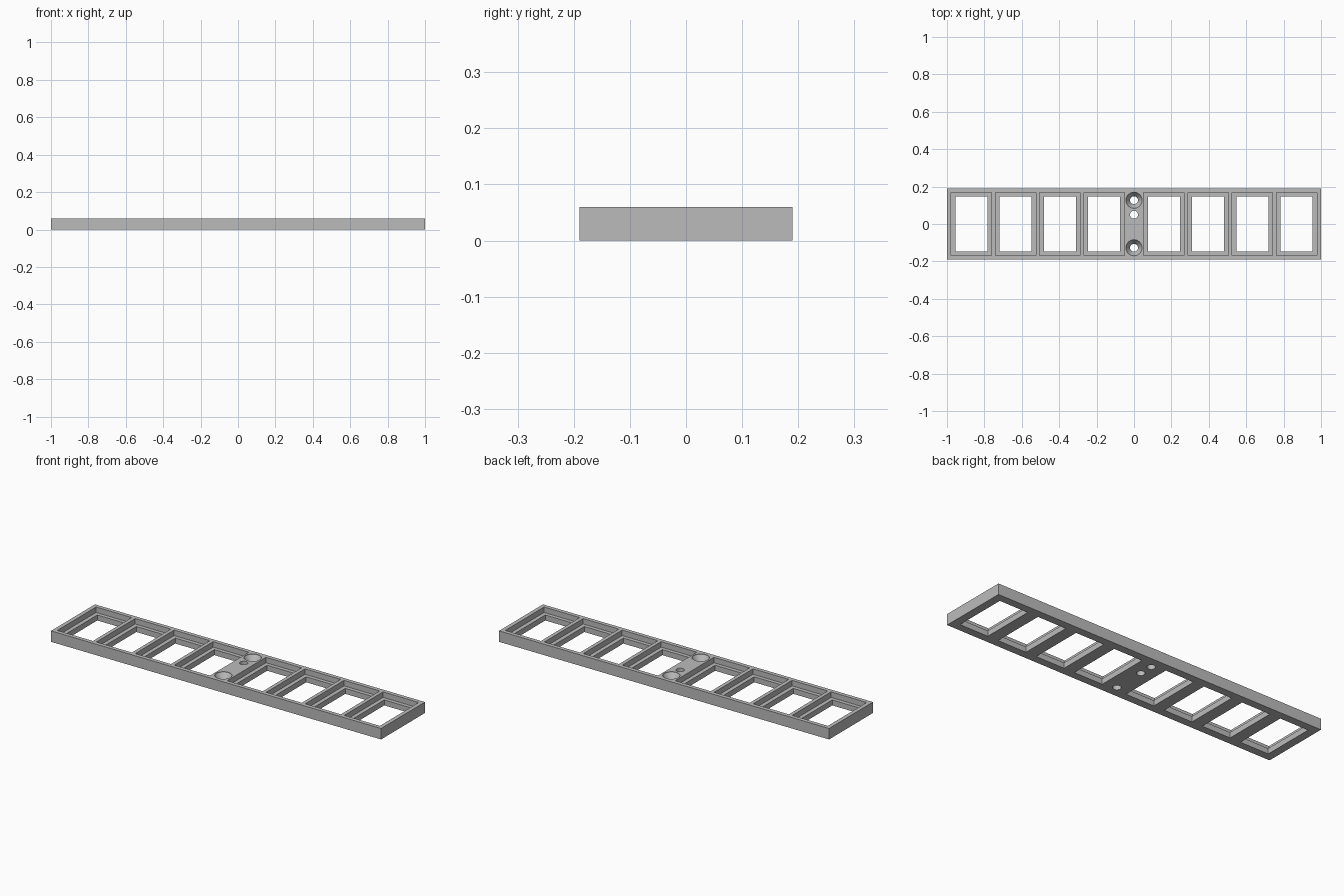
import bpy, bmesh
from math import cos, sin, pi

cube = bpy.data.objects.get("Cube")
if cube:
    bpy.data.objects.remove(cube, do_unlink=True)

LENGTH, WIDTH, HEIGHT = 2.0, 0.38, 0.06
LEDGE = 0.03       # height of the ledge inside each window
OVER = 0.02        # cutter overshoot

grey = bpy.data.materials.new("light grey")
grey.use_nodes = True
colour = (0.5, 0.5, 0.5, 1)
grey.diffuse_color = colour
grey.node_tree.nodes["Principled BSDF"].inputs["Base Color"].default_value = colour


def rectangle(hx, hy):
    return [(-hx, -hy), (hx, -hy), (hx, hy), (-hx, hy)]


def circle(r, sides=32):
    return [(r * cos(2 * pi * i / sides), r * sin(2 * pi * i / sides)) for i in range(sides)]


def loft(bm, x, y, sections):
    """Closed solid through (z, outline) sections, listed from bottom to top."""
    rings = [[bm.verts.new((x + px, y + py, z)) for px, py in outline] for z, outline in sections]
    for low, high in zip(rings, rings[1:]):
        for i in range(len(low)):
            j = (i + 1) % len(low)
            bm.faces.new((low[i], low[j], high[j], high[i]))
    bm.faces.new(rings[0][::-1])
    bm.faces.new(rings[-1])


def make_object(name, bm):
    bmesh.ops.recalc_face_normals(bm, faces=bm.faces)
    mesh = bpy.data.meshes.new(name)
    bm.to_mesh(mesh)
    bm.free()
    mesh.materials.append(grey)
    obj = bpy.data.objects.new(name, mesh)
    bpy.context.collection.objects.link(obj)
    return obj


# Solid bar
bm = bmesh.new()
outline = rectangle(LENGTH / 2, WIDTH / 2)
loft(bm, 0, 0, [(0, outline), (HEIGHT, outline)])
frame = make_object("window_frame", bm)

# Stepped window openings, four on each side of the centre block
bm = bmesh.new()
opening, recess = rectangle(0.086, 0.147), rectangle(0.108, 0.168)
for side in (-1, 1):
    for i in range(4):
        loft(bm, side * (0.16 + 0.2365 * i), 0,
             [(-OVER, opening), (LEDGE, opening), (LEDGE, recess), (HEIGHT + OVER, recess)])

# Countersunk screw holes
small, large = circle(0.021), circle(0.043)
for y in (-0.127, 0.127):
    loft(bm, 0, y, [(-OVER, small), (0.022, small), (HEIGHT - 0.005, large), (HEIGHT + OVER, large)])

# Plain hole
loft(bm, 0, 0.05, [(-OVER, small), (HEIGHT + OVER, small)])
cutter = make_object("opening_cutter", bm)

# Cut everything in one pass
cut = frame.modifiers.new("openings", 'BOOLEAN')
cut.operation = 'DIFFERENCE'
cut.solver = 'EXACT'
cut.object = cutter
bpy.context.view_layer.objects.active = frame
frame.select_set(True)
bpy.ops.object.modifier_apply(modifier=cut.name)
bpy.data.objects.remove(cutter, do_unlink=True)
bpy.ops.object.shade_smooth_by_angle(angle=pi / 6)
